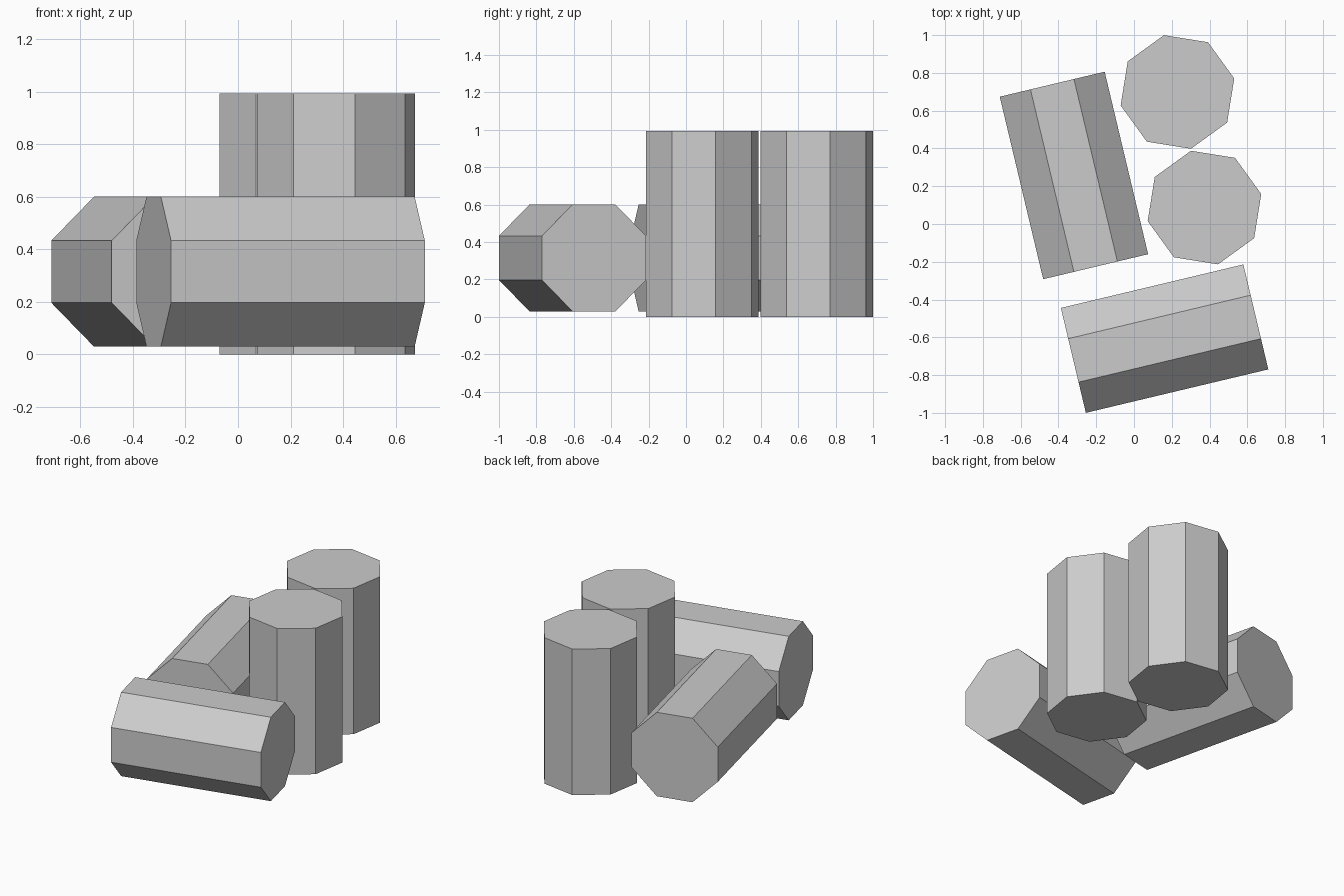
import bpy
from math import radians
from mathutils import Matrix

if "Cube" in bpy.data.objects:
    bpy.data.objects.remove(bpy.data.objects["Cube"])

RADIUS, LENGTH = 0.309, 0.993
TURN = radians(13.4)          # shared heading of the whole stack
QUARTER = radians(90)


def barrel(name, location, orientation):
    """Eight-sided barrel with flat caps, placed by a rotation matrix."""
    bpy.ops.mesh.primitive_cylinder_add(vertices=8, radius=RADIUS, depth=LENGTH)
    obj = bpy.context.object
    obj.name = obj.data.name = name
    obj.matrix_world = Matrix.Translation(location) @ orientation
    return obj


def rot(angle, axis):
    return Matrix.Rotation(angle, 4, axis)


# Upright barrels: a corner of the octagon points along the heading
for name, x, y in (("upright_barrel_back", 0.23, 0.699),
                   ("upright_barrel_front", 0.373, 0.087)):
    barrel(name, (x, y, LENGTH / 2), rot(TURN, 'Z'))

# Lying barrels: axis horizontal, resting on a flat side
for name, x, y, heading in (("lying_barrel_left", -0.318, 0.257, TURN + QUARTER),
                            ("lying_barrel_front", 0.162, -0.607, TURN)):
    barrel(name, (x, y, 0.315),
           rot(heading, 'Z') @ rot(QUARTER, 'Y') @ rot(QUARTER / 4, 'Z'))
